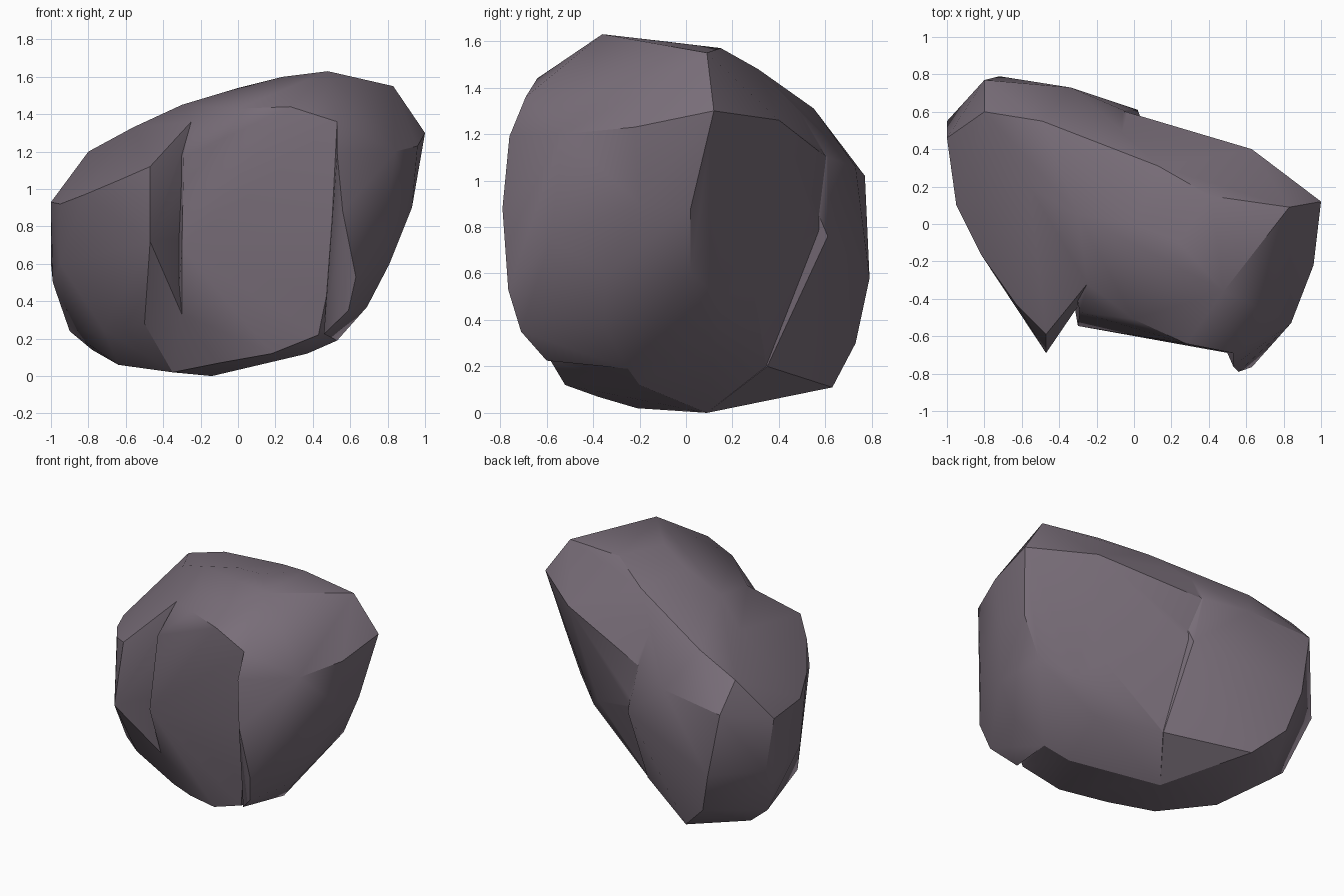
import bpy, bmesh, math

stone = bpy.data.materials.new("purple grey stone")
stone.diffuse_color = (0.19, 0.155, 0.19, 1)


def hull(name, pts):
    """Angular stone mass: convex hull around a few corner points."""
    bm = bmesh.new()
    for p in pts:
        bm.verts.new(p)
    bmesh.ops.convex_hull(bm, input=bm.verts)
    loose = [v for v in bm.verts if not v.link_faces]
    bmesh.ops.delete(bm, geom=loose, context='VERTS')
    bmesh.ops.recalc_face_normals(bm, faces=bm.faces)
    me = bpy.data.meshes.new(name)
    bm.to_mesh(me)
    bm.free()
    me.materials.append(stone)
    ob = bpy.data.objects.new(name, me)
    bpy.context.collection.objects.link(ob)
    return ob


# crown and base corners shared by the two big masses
shared = [(-.49, .55, 1.31), (-.15, .43, 1.39), (.13, .31, 1.48), (-.3, .05, 1.45),
          (0, 0, 1.54), (-.25, -.32, 1.36), (-.14, .09, 0), (-.35, -.21, .02)]

# main mass with the recessed front panel and the right side
core = shared + [
    (-.29, -.47, 1.17), (-.3, -.545, .68), (-.3, -.42, .33), (0, -.51, 1.43),
    (.28, -.64, 1.44), (.53, -.69, 1.36), (.56, -.7, .85), (.43, -.58, .22),
    (.18, -.52, .12), (-.1, -.38, .07), (-.06, .605, 1.1), (.02, .575, .78),
    (.05, .345, .2), (.63, .4, 1.26), (1, .12, 1.3), (.41, .15, 1.57),
    (.83, .09, 1.55), (.48, -.36, 1.63), (.24, -.1, 1.6), (.96, -.22, 1.23),
    (.84, -.53, 1.2), (.93, -.2, .9), (.92, .02, .88), (.48, .28, .59),
    (.6, .16, .49), (.42, .12, .28), (.8, .02, .6), (.81, -.35, .6),
    (.69, -.35, .37), (.53, -.25, .19), (.37, -.2, .12)]

# left mass, stepping out in front and slightly at the back
left = shared + [
    (-1, .46, .93), (-1, .55, .6), (-.8, .6, 1.2), (-.8, .77, 1.02), (-.72, .79, .58),
    (-.64, .73, .3), (-.44, .63, .11), (-.34, .73, 1.06), (-.06, .61, 1.1),
    (.02, .61, .76), (.05, .35, .2), (-.56, .2, 1.33), (-.95, .1, .92),
    (-.82, -.16, .97), (-.63, -.43, 1.05), (-.47, -.59, 1.12), (-.47, -.69, .72),
    (-.3, -.42, .33), (-.99, .42, .5), (-.9, .39, .24), (-.95, .1, .6),
    (-.64, .05, .06), (-.78, .4, .14), (-.72, -.2, .25), (-.5, -.4, .28)]

# bulge at the front right corner
bulge = [
    (.53, -.69, 1.36), (.53, -.76, 1.19), (.56, -.79, .88), (.63, -.765, .53),
    (.59, -.71, .35), (.46, -.6, .225), (.53, -.25, .19), (.84, -.53, 1.2),
    (.78, -.58, .75), (.81, -.35, .6), (.69, -.35, .37), (.93, -.2, .9), (.6, -.4, 1.2)]

rock = hull("boulder", core)
bpy.context.view_layer.objects.active = rock
for name, pts in (("left_mass", left), ("corner_bulge", bulge)):
    part = hull(name, pts)
    mod = rock.modifiers.new(name, 'BOOLEAN')
    mod.operation = 'UNION'
    mod.solver = 'EXACT'
    mod.object = part
    bpy.ops.object.modifier_apply(modifier=mod.name)
    bpy.data.objects.remove(part)

# soft shading inside the broad facets, sharp breaks between them
bpy.ops.object.select_all(action='DESELECT')
rock.select_set(True)
bpy.ops.object.shade_smooth_by_angle(angle=math.radians(30))
